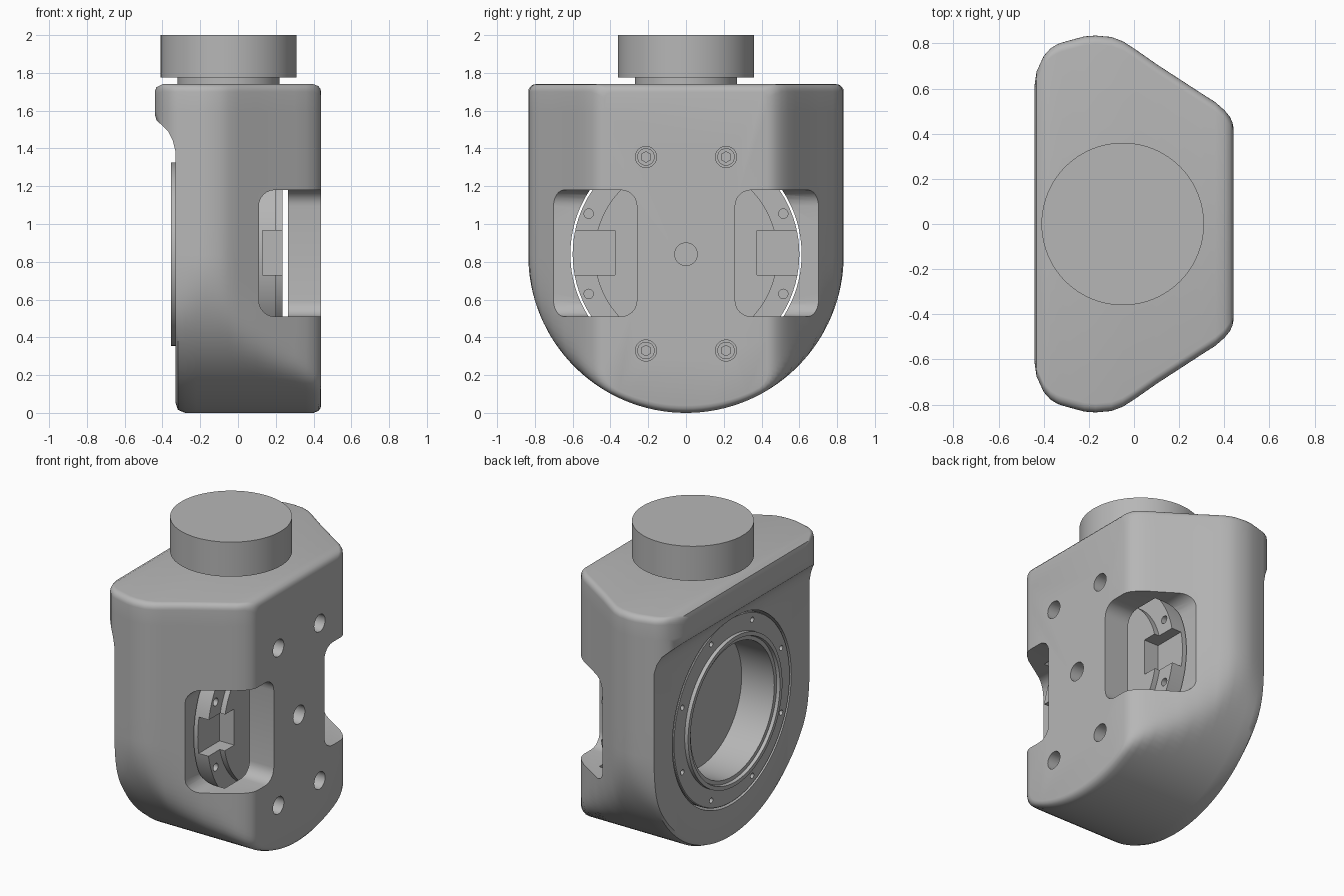
import bpy, bmesh, math
from mathutils import Matrix, Vector

if "Cube" in bpy.data.objects:
    bpy.data.objects.remove(bpy.data.objects["Cube"], do_unlink=True)

grey = bpy.data.materials.new("machined grey")
grey.use_nodes = True
grey.diffuse_color = (0.47, 0.47, 0.47, 1)
grey.node_tree.nodes["Principled BSDF"].inputs["Base Color"].default_value = grey.diffuse_color

R = 0.835       # radius of the rounded housing bottom
AXIS_Z = 0.84   # height of the bore axis
TOP = 1.74


def make(name, bm):
    bmesh.ops.remove_doubles(bm, verts=bm.verts[:], dist=1e-4)
    bmesh.ops.recalc_face_normals(bm, faces=bm.faces[:])
    mesh = bpy.data.meshes.new(name)
    bm.to_mesh(mesh)
    bm.free()
    mesh.materials.append(grey)
    obj = bpy.data.objects.new(name, mesh)
    bpy.context.collection.objects.link(obj)
    return obj


def loft(name, rings):
    bm = bmesh.new()
    rows = [[bm.verts.new(p) for p in ring] for ring in rings]
    for a, b in zip(rows, rows[1:]):
        for i in range(len(a)):
            j = (i + 1) % len(a)
            bm.faces.new((a[i], a[j], b[j], b[i]))
    bm.faces.new(rows[0])
    bm.faces.new(rows[-1])
    return make(name, bm)


def lathe_x(name, profile, steps=96):
    # revolve (x, radius) points about the bore axis
    bm = bmesh.new()
    verts = [bm.verts.new((x, 0, r)) for x, r in profile]
    edges = [bm.edges.new(pair) for pair in zip(verts, verts[1:])]
    bmesh.ops.spin(bm, geom=verts + edges, axis=(1, 0, 0), cent=(0, 0, 0),
                   angle=math.tau, steps=steps)
    bmesh.ops.translate(bm, vec=(0, 0, AXIS_Z), verts=bm.verts[:])
    return make(name, bm)


def cylinder(name, r, start, end, sides=32):
    start, end = Vector(start), Vector(end)
    d = end - start
    bm = bmesh.new()
    spin = d.to_track_quat('Z', 'Y').to_matrix().to_4x4()
    bmesh.ops.create_cone(bm, cap_ends=True, segments=sides, radius1=r, radius2=r,
                          depth=d.length, matrix=Matrix.Translation((start + end) / 2) @ spin)
    return make(name, bm)


def box(name, lo, hi, bevel=0):
    lo, hi = Vector(lo), Vector(hi)
    bm = bmesh.new()
    bmesh.ops.create_cube(bm, size=1, matrix=Matrix.Translation((lo + hi) / 2)
                          @ Matrix.Diagonal((hi - lo).to_4d()))
    if bevel:
        bmesh.ops.bevel(bm, geom=bm.edges[:], offset=bevel, segments=6,
                        profile=0.5, affect='EDGES')
    return make(name, bm)


def cut(obj, cutters):
    for c in cutters:
        mod = obj.modifiers.new("cut", 'BOOLEAN')
        mod.operation, mod.solver, mod.object = 'DIFFERENCE', 'EXACT', c
    bpy.context.view_layer.update()
    dg = bpy.context.evaluated_depsgraph_get()
    mesh = bpy.data.meshes.new_from_object(obj.evaluated_get(dg))
    obj.modifiers.clear()
    obj.data = mesh
    for c in cutters:
        bpy.data.objects.remove(c, do_unlink=True)


def smooth(obj, angle=32):
    bpy.ops.object.select_all(action='DESELECT')
    obj.select_set(True)
    bpy.context.view_layer.objects.active = obj
    bpy.ops.object.shade_smooth_by_angle(angle=math.radians(angle))


def soft_min(a, b, k=0.08):
    h = max(0, min(1, 0.5 + 0.5 * (b - a) / k))
    return b + (a - b) * h - k * h * (1 - h)


def section(x, w, low=0, bottom_in=0, top_in=0):
    # U-shaped slice, clipped to half width w and to heights above low
    half = []
    for i in range(33):
        a = math.pi / 2 * i / 32
        half.append((soft_min(R * math.sin(a), w), R - (R - bottom_in) * math.cos(a)))
    side = half[-1][0]
    half += [(side, z) for z in (1.0, 1.2, 1.38, 1.45, 1.52, 1.6)]
    for i in range(6):
        a = math.pi / 2 * i / 5
        half.append((side - 0.04 * (1 - math.cos(a)), TOP - top_in - 0.04 * (1 - math.sin(a))))
    half = [(y, max(z, low)) for y, z in half]
    return [(x, y, z) for y, z in half] + [(x, -y, z) for y, z in reversed(half[1:])]


# Housing: overhanging lip slices, then the full body
housing = loft("housing", [section(*s) for s in (
    (-0.44, 0.62, 1.58, 0, 0.04), (-0.432, 0.675, 1.55, 0, 0.016),
    (-0.40, 0.745, 1.52), (-0.37, 0.78, 1.49), (-0.345, 0.80, 1.44), (-0.33, 0.81, 1.38),
    (-0.33, 0.81, 0, 0.05), (-0.318, 0.816, 0, 0.016), (-0.28, 0.835), (-0.22, 0.88),
    (-0.17, 0.93), (-0.1, 0.87), (-0.05, 0.825), (0, 0.78), (0.1, 0.708),
    (0.2, 0.643), (0.3, 0.578), (0.36, 0.54), (0.40, 0.505),
    (0.425, 0.475, 0, 0.01, 0.01), (0.436, 0.45, 0, 0.024, 0.024),
    (0.44, 0.43, 0, 0.04, 0.04))])

tools = [cylinder("bore_cutter", 0.612, (-1, 0, AXIS_Z), (0.265, 0, AXIS_Z), 128),
         cylinder("centre_hole_cutter", 0.06, (0.3, 0, AXIS_Z), (1, 0, AXIS_Z))]
for s in (1, -1):
    ys = sorted((0.26 * s, 1.2 * s))
    tools.append(box("window_cutter", (0.11, ys[0], 0.51), (0.8, ys[1], 1.18), 0.085))
    for z in (0.33, 1.355):
        tools.append(cylinder("counterbore_cutter", 0.056, (0.34, 0.212 * s, z), (1, 0.212 * s, z)))
cut(housing, tools)
smooth(housing)

# Screws seated in the counterbores
for s in (1, -1):
    for z in (0.33, 1.355):
        screw = cylinder("housing_screw", 0.046, (0.33, 0.212 * s, z), (0.37, 0.212 * s, z))
        cut(screw, [cylinder("hex_cutter", 0.028, (0.35, 0.212 * s, z), (0.5, 0.212 * s, z), 6)])
        smooth(screw)

# Rotor: flanged drum with a deep open recess
rotor = lathe_x("rotor", [
    (-0.1, 0), (-0.1, 0.43), (-0.335, 0.43), (-0.335, 0.455), (-0.355, 0.46), (-0.355, 0.485),
    (-0.33, 0.485), (-0.33, 0.595), (-0.325, 0.6), (0.2, 0.6), (0.2, 0.485),
    (0.235, 0.485), (0.235, 0)])
tools = []
for i in range(8):
    a = math.tau * (i + 0.5) / 8
    y, z = 0.55 * math.cos(a), AXIS_Z + 0.55 * math.sin(a)
    tools.append(cylinder("flange_hole_cutter", 0.017, (-0.5, y, z), (-0.28, y, z), 16))
for s in (1, -1):
    ys = sorted((0.375 * s, 0.7 * s))
    tools.append(box("notch_cutter", (0.13, ys[0], 0.73), (0.4, ys[1], 0.965)))
    for z in (0.63, 1.055):
        tools.append(cylinder("ring_hole_cutter", 0.025, (0.14, 0.515 * s, z), (0.4, 0.515 * s, z), 16))
cut(rotor, tools)
smooth(rotor)

# Mounting boss on the top
smooth(cylinder("boss_neck", 0.27, (-0.05, 0, 1.72), (-0.05, 0, 1.79), 96))
smooth(cylinder("boss", 0.36, (-0.05, 0, 1.775), (-0.05, 0, 2.0), 96))
